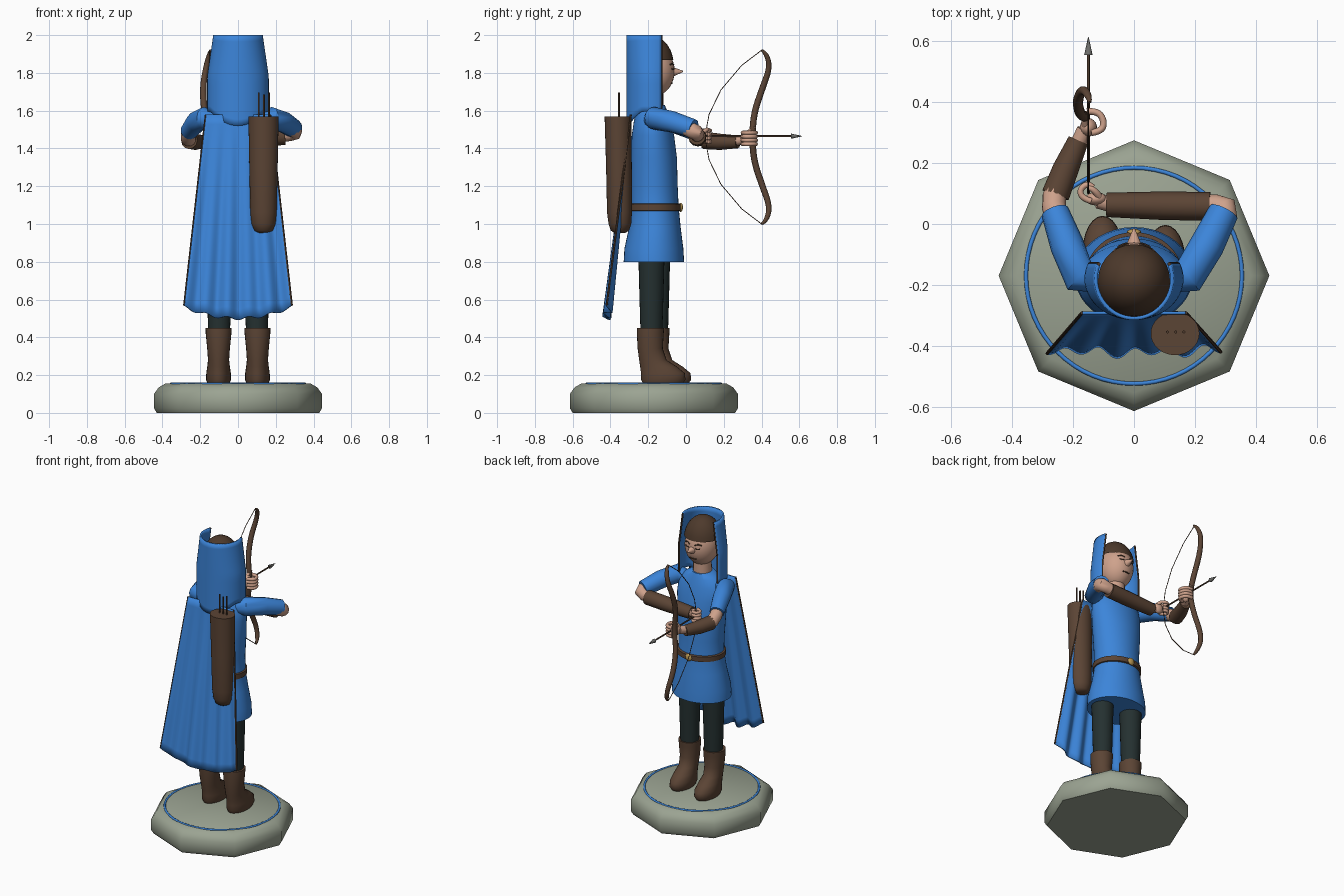
import bpy, bmesh, math
from mathutils import Vector

if "Cube" in bpy.data.objects:
    bpy.data.objects.remove(bpy.data.objects["Cube"])

def material(name, rgb):
    m = bpy.data.materials.new(name)
    m.diffuse_color = (*rgb, 1)
    m.use_nodes = True
    m.node_tree.nodes["Principled BSDF"].inputs["Base Color"].default_value = m.diffuse_color
    return m

BLUE = material("blue cloth", (0.045, 0.235, 0.70))
LEATHER = material("brown leather", (0.105, 0.058, 0.035))
HAIR = material("dark brown", (0.075, 0.042, 0.025))
SKIN = material("skin", (0.62, 0.36, 0.26))
STONE = material("grey green stone", (0.33, 0.37, 0.29))
DARK = material("dark trousers", (0.018, 0.030, 0.030))
GOLD = material("brass", (0.50, 0.32, 0.09))
STEEL = material("steel", (0.16, 0.16, 0.15))

def finish(name, bm, mat, angle=50):
    bmesh.ops.recalc_face_normals(bm, faces=bm.faces)
    me = bpy.data.meshes.new(name)
    bm.to_mesh(me)
    bm.free()
    ob = bpy.data.objects.new(name, me)
    bpy.context.collection.objects.link(ob)
    me.materials.append(mat)
    smooth(ob, angle)
    return ob

def smooth(ob, angle=50):
    bpy.ops.object.select_all(action='DESELECT')
    ob.select_set(True)
    bpy.context.view_layer.objects.active = ob
    bpy.ops.object.shade_smooth_by_angle(angle=math.radians(angle))

def loft(name, rings, mat, n=32, angle=50):
    """Stack of ellipses (cx, cy, z, rx, ry) with closed ends."""
    bm = bmesh.new()
    rows = [[bm.verts.new((cx + rx * math.cos(2 * math.pi * i / n),
                           cy + ry * math.sin(2 * math.pi * i / n), z)) for i in range(n)]
            for cx, cy, z, rx, ry in rings]
    for a, b in zip(rows, rows[1:]):
        for i in range(n):
            bm.faces.new((a[i], a[(i + 1) % n], b[(i + 1) % n], b[i]))
    bm.faces.new(rows[0])
    bm.faces.new(rows[-1])
    return finish(name, bm, mat, angle)

def tube(name, pts, mat, kind='POLY', res=4, cyclic=False):
    """Round tube through points (x, y, z, radius)."""
    cu = bpy.data.curves.new(name, 'CURVE')
    cu.dimensions, cu.bevel_depth, cu.bevel_resolution = '3D', 1.0, res
    cu.use_fill_caps = True
    sp = cu.splines.new(kind)
    sp.points.add(len(pts) - 1)
    for p, (x, y, z, r) in zip(sp.points, pts):
        p.co, p.radius = (x, y, z, 1), r
    sp.use_cyclic_u = cyclic
    if kind == 'NURBS':
        sp.order_u, sp.use_endpoint_u, sp.resolution_u = 3, True, 6
    ob = bpy.data.objects.new(name, cu)
    bpy.context.collection.objects.link(ob)
    cu.materials.append(mat)
    bpy.ops.object.select_all(action='DESELECT')
    ob.select_set(True)
    bpy.context.view_layer.objects.active = ob
    bpy.ops.object.convert(target='MESH')
    smooth(bpy.context.object)
    return bpy.context.object

def ball(name, c, r, mat, keep=None, seg=28):
    """Ellipsoid; keep(v) optionally limits it to part of the surface."""
    bm = bmesh.new()
    bmesh.ops.create_uvsphere(bm, u_segments=seg, v_segments=seg * 2 // 3, radius=1)
    for v in bm.verts:
        v.co = Vector([c[i] + v.co[i] * r[i] for i in range(3)])
    if keep:
        bmesh.ops.delete(bm, geom=[v for v in bm.verts if not keep(v.co)], context='VERTS')
    return finish(name, bm, mat)

def sheet(name, f, nu, nv, mat, thick):
    """Cloth sheet from f(u, v) with u in -1..1 and v in 0..1."""
    bm = bmesh.new()
    g = [[bm.verts.new(f(2 * i / nu - 1, j / nv)) for i in range(nu + 1)] for j in range(nv + 1)]
    for j in range(nv):
        for i in range(nu):
            bm.faces.new((g[j][i], g[j][i + 1], g[j + 1][i + 1], g[j + 1][i]))
    ob = finish(name, bm, mat)
    m = ob.modifiers.new("thickness", 'SOLIDIFY')
    m.thickness, m.offset = thick, 0
    return ob

# Octagonal base with painted ring
loft("base", [(0, -.17, z, r, r) for z, r in
              ((0, .43), (.025, .445), (.10, .445), (.135, .42), (.155, .385))], STONE, 8, 60)
tube("base_ring", [(.355 * math.cos(a * math.pi / 32), -.17 + .355 * math.sin(a * math.pi / 32), .154, .007)
                   for a in range(64)], BLUE, cyclic=True, res=2)

# Boots and trousers
for side, s, dy in (("left", -1, .012), ("right", 1, -.018)):
    prof = ((.155, -.21, .0, .058), (.175, -.22, .015, .066), (.21, -.22, .012, .065), (.245, -.225, -.03, .06),
            (.28, -.23, -.085, .056), (.34, -.238, -.105, .06), (.42, -.242, -.1, .068), (.45, -.242, -.098, .069))
    loft(side + "_boot", [(s * .103, (a + b) / 2 + dy, z, rx, (b - a) / 2) for z, a, b, rx in prof], LEATHER, 24)
    loft(side + "_leg", [(s * .1, -.165 + dy, z, r, r) for z, r in ((.43, .058), (.6, .063), (.86, .07))], DARK, 24)

# Tunic, belt and buckle
loft("tunic", [(0, cy, z, rx, ry) for z, cy, rx, ry in (
    (.80, -.17, .195, .16), (.87, -.17, .192, .156), (.98, -.165, .168, .137), (1.09, -.165, .148, .126),
    (1.2, -.168, .15, .124), (1.35, -.17, .163, .122), (1.47, -.175, .172, .112), (1.55, -.18, .165, .095),
    (1.60, -.18, .12, .08), (1.63, -.18, .07, .068))], BLUE, 40)
loft("belt", [(0, -.165, z, rx, rx - .02) for z, rx in
              ((1.068, .15), (1.072, .158), (1.105, .158), (1.109, .15))], LEATHER, 40)
ball("buckle", (0, -.028, 1.088), (.024, .012, .024), GOLD, seg=16)

# Neck, head, hair and face
loft("neck", [(0, -.18, 1.58, .06, .06), (0, -.175, 1.74, .055, .055)], SKIN, 20)
hc, hr = (0, -.175, 1.81), (.106, .115, .135)
ball("head", hc, hr, SKIN)
ball("hair", (0, -.185, 1.84), (.12, .12, .157), HAIR, lambda p: p.z > 1.86 or (p.y < -.18 and p.z > 1.72))
tube("nose", [(0, -.085, 1.805, .032), (0, -.015, 1.808, .003)], SKIN)

def on_face(x, z):
    k = 1 - (x / hr[0]) ** 2 - ((z - hc[2]) / hr[2]) ** 2
    return hc[1] + hr[1] * math.sqrt(max(k, 0))

for side, s in (("left", -1), ("right", 1)):
    tube(side + "_brow", [(s * x, on_face(x, z), z, .004) for x, z in ((.018, 1.842), (.04, 1.85), (.06, 1.843))], HAIR, res=1)
    tube(side + "_eye", [(s * x, on_face(x, z), z, .0035) for x, z in ((.024, 1.822), (.038, 1.818), (.053, 1.822))], HAIR, res=1)
tube("mouth", [(x, on_face(x, 1.745), 1.745, .004) for x in (-.025, 0, .025)], HAIR, res=1)

# Hood: tall shell open at the top and front
def hood(u, v):
    a = u * math.radians(112)
    low = 1.52 + .075 * min(1, abs(math.sin(a)) * 1.1) ** 2
    z = 2.0 + (low - 2.0) * v
    rx = .125 + .032 * min(1, (2.0 - z) / .22)
    return (rx * math.sin(a), -.18 - .13 * math.cos(a), z)

def cape(u, v):
    fold = .014 * v * math.cos(u * 5 * math.pi) + .006 * v * math.sin(u * 9)
    return ((.17 + .115 * v) * u, -.292 - .117 * v - .01 * (1 - u * u) * v + fold,
            1.58 - v * (1.02 + .06 * (1 - u * u) + .008 * math.cos(u * 5 * math.pi)))

sheet("hood", hood, 32, 14, BLUE, .012)
sheet("cape", cape, 60, 20, BLUE, .01)
for side, s in (("left", -1), ("right", 1)):
    for name, f in (("hood", hood), ("cape", cape)):
        tube(f"{side}_{name}_trim", [(*f(s, i / 12), .006) for i in range(13)], HAIR, res=1)

# Quiver with three spare arrows
loft("quiver", [(.135, cy, z, rx, ry) for z, cy, rx, ry in (
    (.953, -.35, .03, .03), (.965, -.35, .05, .048), (1.0, -.35, .064, .06), (1.06, -.352, .07, .066),
    (1.3, -.355, .075, .068), (1.57, -.36, .08, .071))], LEATHER)
for i in range(3):
    x = .11 + .027 * i
    tube(f"spare_arrow_{i + 1}", [(x, -.355, 1.5, .005), (x, -.355, 1.695 - .01 * (i % 2), .005)], HAIR, res=2)

# Arms: sleeve, bare elbow, bracer
tube("right_sleeve", [(.13, -.18, 1.55, .045), (.18, -.17, 1.56, .06), (.24, -.07, 1.54, .057), (.295, .04, 1.505, .05)], BLUE)
tube("right_elbow", [(.26, -.03, 1.52, .04), (.30, .03, 1.495, .042), (.298, .052, 1.485, .042),
                     (.27, .06, 1.475, .038), (.2, .06, 1.465, .036)], SKIN)
tube("right_bracer", [(.25, .058, 1.465, .047), (.1, .06, 1.458, .047), (-.09, .063, 1.45, .04)], LEATHER)
tube("left_sleeve", [(-.13, -.18, 1.55, .045), (-.18, -.17, 1.56, .06), (-.22, -.07, 1.54, .056), (-.26, .04, 1.49, .046)], BLUE)
tube("left_elbow", [(-.24, -.02, 1.515, .038), (-.263, .055, 1.475, .04), (-.262, .09, 1.45, .04), (-.24, .15, 1.44, .036)], SKIN)
tube("left_bracer", [(-.258, .095, 1.443, .046), (-.225, .18, 1.435, .043), (-.183, .275, 1.435, .034)], LEATHER)

# Hands with curled fingers
tube("left_wrist", [(-.19, .25, 1.437, .026), (-.162, .31, 1.448, .026)], SKIN)
ball("left_palm", (-.15, .318, 1.455), (.028, .03, .04), SKIN, seg=18)
tube("right_wrist", [(-.07, .065, 1.452, .028), (-.12, .075, 1.46, .024)], SKIN)
ball("right_palm", (-.125, .083, 1.463), (.035, .022, .034), SKIN, seg=18)
for i in range(4):
    z = 1.423 + .02 * i
    tube(f"left_finger_{i + 1}", [(x, y, z, .011) for x, y in (
        (-.14, .30), (-.105, .305), (-.098, .34), (-.12, .372), (-.155, .37))], SKIN, 'NURBS', 2)
    tube(f"right_finger_{i + 1}", [(x, y, z + .012, .010) for x, y in (
        (-.14, .075), (-.172, .085), (-.178, .115), (-.15, .135), (-.135, .12))], SKIN, 'NURBS', 2)
tube("left_thumb", [(-.155, .31, 1.47, .013), (-.168, .345, 1.495, .012), (-.155, .365, 1.515, .009)], SKIN, 'NURBS', 2)
tube("right_thumb", [(-.115, .09, 1.485, .012), (-.13, .115, 1.505, .011), (-.15, .12, 1.5, .008)], SKIN, 'NURBS', 2)

# Recurve bow, bowstring and nocked arrow; each limb is mirrored about the grip
MID = 1.46
limb = ((.46, .40, -.145, .006), (.445, .425, -.15, .013), (.37, .445, -.17, .015), (.26, .405, -.187, .017),
        (.13, .36, -.178, .017))
bow = ([(x, y, MID + z, r) for z, y, x, r in limb] + [(-.155, .35, MID, .017)] +
       [(x, y, MID - z, r) for z, y, x, r in reversed(limb)])
tube("bow", bow, LEATHER, 'NURBS')
half = ((.46, .40), (.38, .295), (.25, .185), (.12, .122), (0, .10))
string = [(-.15, y, MID + z, .0025) for z, y in half] + [(-.15, y, MID - z, .0025) for z, y in half[-2::-1]]
tube("bowstring", string, HAIR, res=1)
tube("arrow_shaft", [(-.15, .10, 1.465, .005), (-.15, .57, 1.465, .005)], HAIR, res=2)
tube("arrow_head", [(-.15, .555, 1.465, .014), (-.15, .615, 1.465, .001)], STEEL, res=2)
